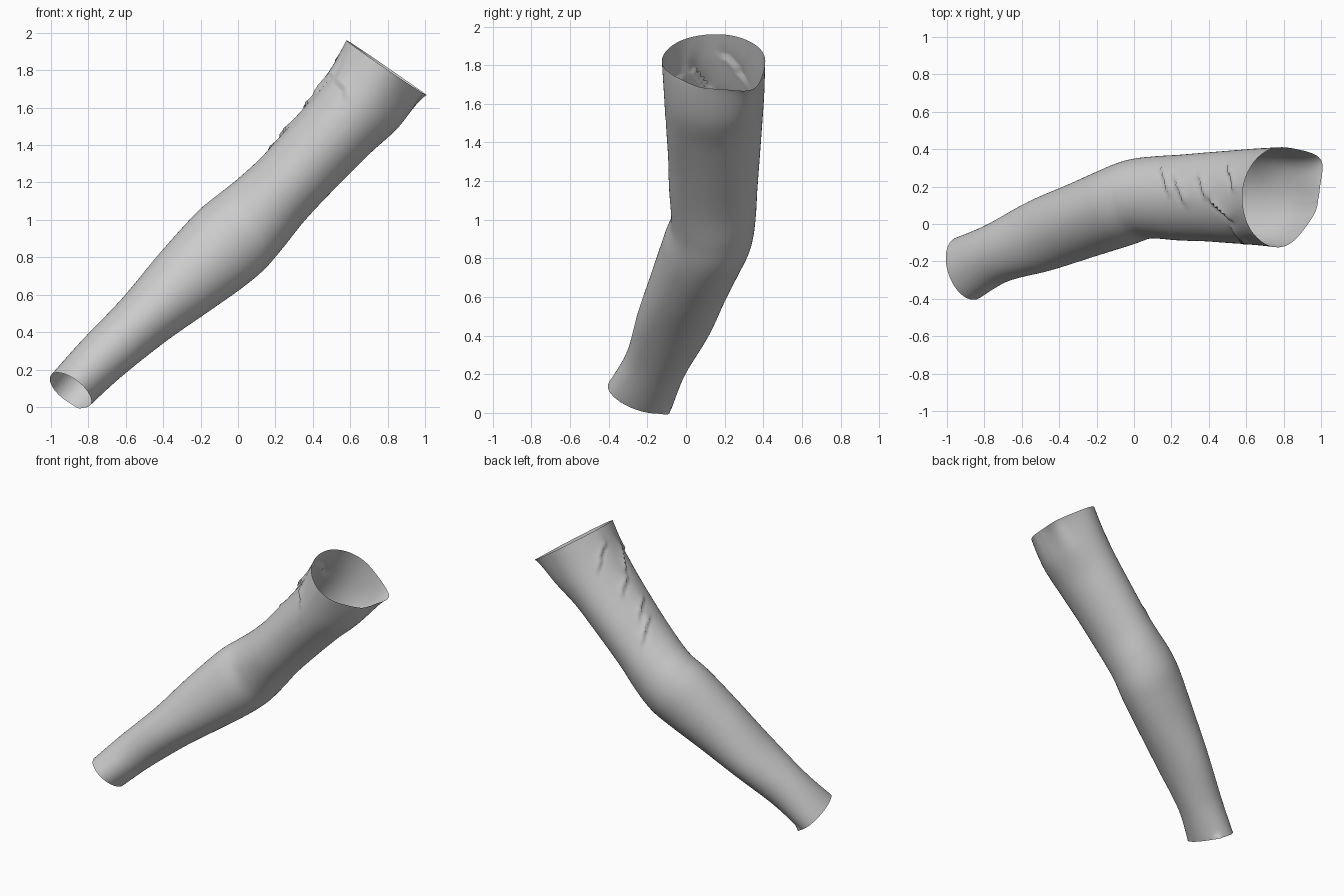
import bpy
import math
from mathutils import Vector

cube = bpy.data.objects.get("Cube")
if cube:
    bpy.data.objects.remove(cube, do_unlink=True)

# Sleeve stations: inner-bend edge (x, z), outer-bend edge (x, z), y range
STATIONS = [
    (-1.00, 0.17, -0.79, 0.01, -0.405, -0.07),
    (-0.84, 0.35, -0.62, 0.165, -0.31, 0.00),
    (-0.62, 0.58, -0.38, 0.355, -0.25, 0.125),
    (-0.42, 0.82, -0.15, 0.515, -0.18, 0.215),
    (-0.22, 1.04, 0.02, 0.635, -0.12, 0.295),
    (-0.10, 1.14, 0.14, 0.735, -0.083, 0.345),
    (0.00, 1.22, 0.24, 0.85, -0.078, 0.362),
    (0.13, 1.34, 0.36, 1.00, -0.088, 0.37),
    (0.26, 1.49, 0.52, 1.17, -0.093, 0.382),
    (0.40, 1.66, 0.70, 1.35, -0.105, 0.395),
    (0.50, 1.81, 0.86, 1.50, -0.115, 0.405),
    (0.58, 1.96, 0.985, 1.68, -0.127, 0.41),
]
# Fabric folds on the upper side: start (x, y), end (x, y), height
FOLDS = [
    (0.14, 0.31, 0.18, 0.16, 0.016),
    (0.21, 0.25, 0.27, 0.10, 0.014),
    (0.34, 0.26, 0.38, 0.14, 0.016),
    (0.40, 0.13, 0.52, 0.02, 0.020),
    (0.50, 0.31, 0.53, 0.18, 0.016),
    (0.52, -0.02, 0.58, -0.10, 0.012),
]
SIDES, STEPS = 96, 12


def spline(s):
    """Catmull-Rom interpolation of the stations."""
    last = len(STATIONS) - 1
    i = min(int(s), last - 1)
    t = s - i
    get = lambda k: Vector(STATIONS[max(0, min(last, k))])
    a, b, c, d = (get(i + k) for k in (-1, 0, 1, 2))
    return 0.5 * (2 * b + (c - a) * t + (2 * a - 5 * b + 4 * c - d) * t * t
                  + (3 * b - a - 3 * c + d) * t ** 3)


def centre(s):
    p = spline(s)
    return Vector(((p[0] + p[2]) / 2, (p[4] + p[5]) / 2, (p[1] + p[3]) / 2))


def fold_height(p):
    """Overhanging step on the uphill side of every fold line."""
    h = 0.0
    for x0, y0, x1, y1, amp in FOLDS:
        start, line = Vector((x0, y0)), Vector((x1 - x0, y1 - y0))
        rel = Vector((p.x, p.y)) - start
        along = rel.dot(line) / line.length_squared
        across = (rel.y * line.x - rel.x * line.y) / line.length
        fade = math.exp(-((along - 0.5) / 0.5) ** 4)
        if across > 0:
            h += amp * fade * math.exp(-across / 0.035)
        else:
            h -= 0.4 * amp * fade * math.exp(across / 0.02)
    return h


def ring(s):
    end = len(STATIONS) - 1
    p, c = spline(s), centre(s)
    u = Vector((p[2] - p[0], 0, p[3] - p[1])) / 2
    lo, hi = max(0, s - 0.7), min(end, s + 0.7)
    v = (centre(hi) - centre(lo)).cross(u)
    v *= (p[5] - p[4]) / 2 / v.y
    cuff = max(0.0, (s - end + 2.2) / 2.2) ** 2
    points = []
    for k in range(SIDES):
        t = 2 * math.pi * k / SIDES
        q = c + u * math.cos(t) + v * math.sin(t)
        out = (u * math.cos(t) + v * math.sin(t)).normalized()
        # Pulled corner and flattened edge of the wide opening
        corner = math.exp(-((t - 0.72) / 0.42) ** 2)
        flat = math.exp(-((t - 2 * math.pi + 0.75) / 0.5) ** 2)
        q += cuff * (u * 0.30 * corner + v * (0.10 * corner + 0.15 * flat))
        if math.cos(t) < 0.1:
            q += out * fold_height(q)
        # Small crumple at the wrist hem
        q += out * 0.018 * math.exp(-((t - 0.9) / 0.2) ** 2 - (s / 0.15) ** 2)
        points.append(q)
    return points


# Open sleeve surface
verts, faces = [], []
rows = (len(STATIONS) - 1) * STEPS
for r in range(rows + 1):
    verts += ring(r / STEPS)
for r in range(rows):
    for k in range(SIDES):
        a, b = r * SIDES + k, r * SIDES + (k + 1) % SIDES
        faces.append((a, b, b + SIDES, a + SIDES))

mesh = bpy.data.meshes.new("sleeve")
mesh.from_pydata(verts, [], faces)
mesh.update()
sleeve = bpy.data.objects.new("sleeve", mesh)
bpy.context.collection.objects.link(sleeve)

# Plain grey cloth
GREY = (0.6, 0.6, 0.6, 1)
cloth = bpy.data.materials.new("grey cloth")
cloth.use_nodes = True
cloth.diffuse_color = GREY
cloth.node_tree.nodes["Principled BSDF"].inputs["Base Color"].default_value = GREY
mesh.materials.append(cloth)

# Smooth shading with outward normals
mid = rows // 2 * SIDES
if mesh.polygons[mid].normal.dot(verts[mid] - centre(rows // 2 / STEPS)) < 0:
    mesh.flip_normals()
bpy.context.view_layer.objects.active = sleeve
sleeve.select_set(True)
bpy.ops.object.shade_smooth_by_angle(angle=math.radians(50))
